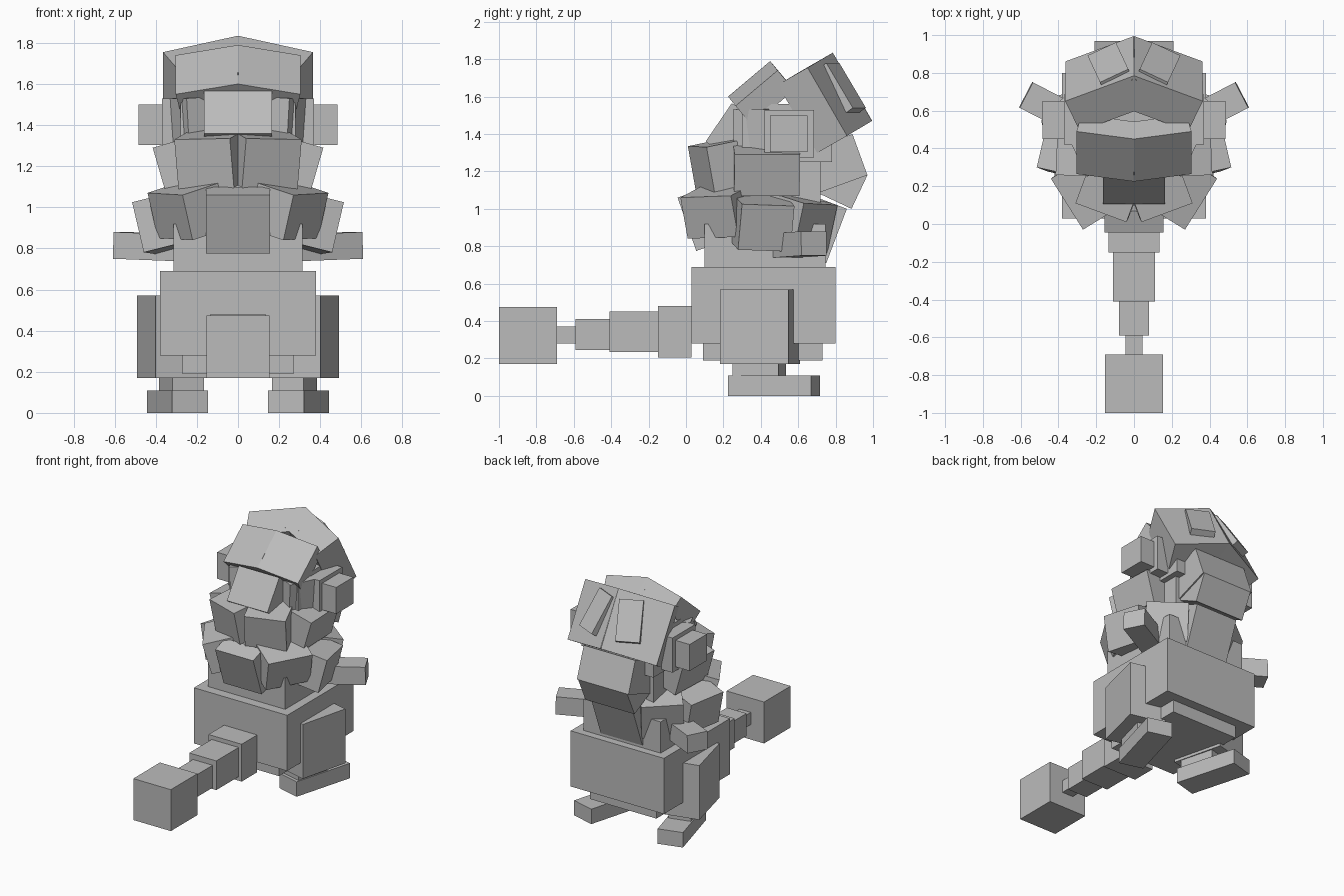
import bpy
import bmesh
from mathutils import Vector, Matrix
from math import radians

if "Cube" in bpy.data.objects:
    bpy.data.objects.remove(bpy.data.objects["Cube"])

grey = bpy.data.materials.new("stone grey")
grey.use_nodes = True
grey.diffuse_color = (0.5, 0.5, 0.5, 1)
grey.node_tree.nodes["Principled BSDF"].inputs["Base Color"].default_value = (0.5, 0.5, 0.5, 1)

MIDDLE = Vector((0, 0.42, 1.0))


def add_box(name, matrix, mirror=False):
    """Unit cube placed by a matrix, optionally with a mirrored twin."""
    mesh = bpy.data.meshes.new(name)
    bm = bmesh.new()
    bmesh.ops.create_cube(bm, size=1, matrix=matrix)
    if mirror:
        twin = Matrix.Diagonal((-1, 1, 1, 1)) @ matrix
        bmesh.ops.create_cube(bm, size=1, matrix=twin)
    bmesh.ops.recalc_face_normals(bm, faces=bm.faces)
    bm.to_mesh(mesh)
    bm.free()
    mesh.materials.append(grey)
    obj = bpy.data.objects.new(name, mesh)
    bpy.context.collection.objects.link(obj)


def block(name, half_width, y0, y1, z0, z1):
    """Straight block centred on x."""
    place = Matrix.Translation((0, (y0 + y1) / 2, (z0 + z1) / 2))
    add_box(name, place @ Matrix.Diagonal((2 * half_width, y1 - y0, z1 - z0, 1)))


def pair(name, centre, size, yaw=0):
    """Upright block and its mirrored twin, turned about z."""
    place = Matrix.Translation(centre) @ Matrix.Rotation(radians(yaw), 4, "Z")
    add_box(name, place @ Matrix.Diagonal((*size, 1)), True)


def slab(name, corner, along, down, depth, mirror=True):
    """Tilted block: outer face from three corners, depth towards the middle."""
    corner = Vector(corner)
    a, b = Vector(along) - corner, Vector(down) - corner
    b -= a * (a.dot(b) / a.dot(a))
    n = a.cross(b).normalized() * depth
    if n.dot(MIDDLE - corner) < 0:
        n = -n
    m = Matrix((a, b, n)).transposed().to_4x4()
    m.translation = corner + (a + b + n) / 2
    add_box(name, m, mirror)


def wide_slab(name, half_width, top, bottom, depth):
    """Tilted block spanning the centre line, from (y, z) of two edges."""
    slab(name, (-half_width, *top), (half_width, *top), (-half_width, *bottom), depth, False)


# Trunk
block("body", 0.38, 0.03, 0.80, 0.28, 0.69)
block("belly", 0.27, 0.09, 0.73, 0.19, 0.28)
block("chest", 0.315, 0.10, 0.745, 0.69, 0.92)
block("throat", 0.24, 0.20, 0.72, 0.90, 1.32)

# Tail with a square club at its end
block("tail_root", 0.135, -0.15, 0.03, 0.205, 0.48)
block("tail_middle", 0.11, -0.41, -0.15, 0.235, 0.45)
block("tail_thin", 0.08, -0.59, -0.41, 0.245, 0.41)
block("tail_tip", 0.045, -0.69, -0.59, 0.28, 0.37)
block("tail_club", 0.153, -1.0, -0.69, 0.17, 0.475)

# Legs and arms
pair("thigh", (0.32, 0.396, 0.37), (0.26, 0.376, 0.40), -14)
pair("ankle", (0.275, 0.392, 0.14), (0.16, 0.253, 0.08), -15)
pair("foot", (0.295, 0.47, 0.055), (0.18, 0.462, 0.11), -15.5)
slab("arm", (0.605, 0.615, 0.88), (0.535, 0.75, 0.88), (0.61, 0.615, 0.75), 0.35)

# Lower ruff
wide_slab("ruff_bib", 0.155, (-0.045, 1.06), (0.055, 0.775), 0.12)
slab("ruff_front", (0.27, -0.03, 1.06), (0.44, 0.24, 1.07), (0.215, 0.0, 0.84), 0.30)
slab("ruff_side", (0.515, 0.30, 1.025), (0.45, 0.58, 1.015), (0.45, 0.315, 0.78), 0.28)
slab("ruff_back", (0.42, 0.63, 1.03), (0.20, 0.81, 1.02), (0.38, 0.58, 0.77), 0.25)

# Upper ruff
slab("collar_front", (0.04, 0.01, 1.335), (0.31, 0.11, 1.33), (0.04, 0.06, 1.095), 0.24)
slab("collar_side", (0.415, 0.26, 1.29), (0.40, 0.61, 1.29), (0.35, 0.28, 1.07), 0.30)

# Back of the neck
wide_slab("nape", 0.21, (0.89, 1.40), (0.97, 1.18), 0.28)
wide_slab("neck_back", 0.20, (0.97, 1.18), (0.885, 1.0), 0.28)
wide_slab("neck_base", 0.17, (0.86, 1.0), (0.75, 0.71), 0.22)

# Head
block("skull", 0.28, 0.30, 0.78, 1.25, 1.56)
wide_slab("snout", 0.165, (0.245, 1.565), (0.105, 1.36), 0.28)
slab("cheek", (0.25, 0.25, 1.53), (0.33, 0.42, 1.53), (0.24, 0.26, 1.31), 0.20)
slab("brow", (0, 0.45, 1.79), (0.305, 0.49, 1.74), (0, 0.225, 1.60), 0.14)
slab("hood", (0, 0.785, 1.835), (0.365, 0.65, 1.755), (0, 0.995, 1.47), 0.20)
slab("hood_plate", (0.03, 0.82, 1.78), (0.18, 0.75, 1.78), (0.10, 0.96, 1.54), 0.07)
pair("ear_base", (0.32, 0.553, 1.402), (0.10, 0.265, 0.255))
pair("ear", (0.425, 0.55, 1.402), (0.12, 0.20, 0.195))
